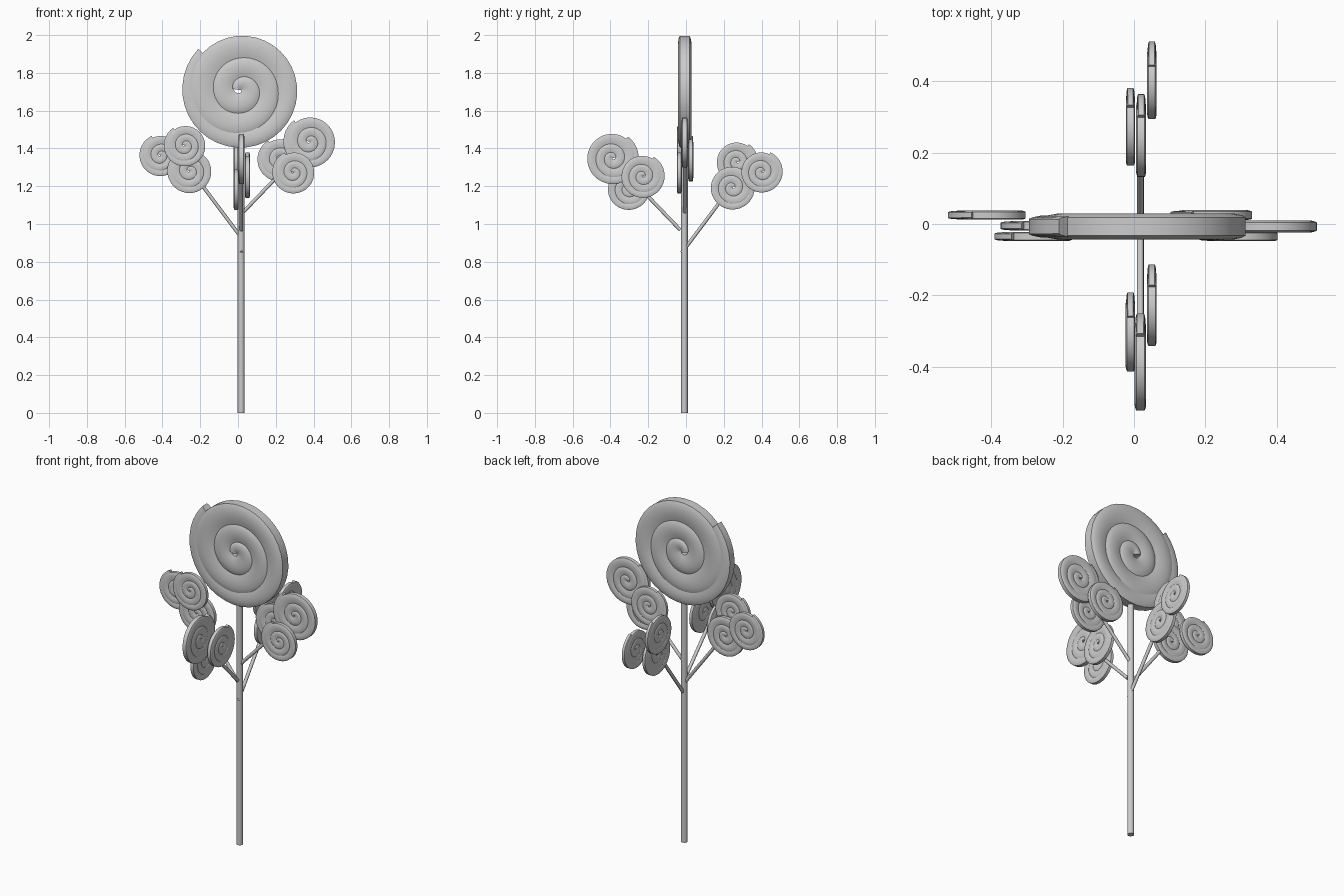
import bpy
from math import cos, sin, radians, pi
from mathutils import Vector, Matrix

if "Cube" in bpy.data.objects:
    bpy.data.objects.remove(bpy.data.objects["Cube"])

# boundary radius of the candy spiral, by turns inward from the outer end
RB = [(0, .315), (.6, .298), (1, .283), (1.2, .262), (1.6, .2), (2.1, .15), (2.6, .1), (3.2, .035), (3.5, 0)]
# strand cross-section: (fraction of width inward, fraction of half thickness)
SECTION = [(0, .72), (.1, .87), (.3, 1), (.55, 1), (.8, .88), (1, .7)]


def boundary(t):
    for (a, ra), (b, rb) in zip(RB, RB[1:]):
        if t <= b:
            return ra + (rb - ra) * (t - a) / (b - a)
    return 0


def smooth(obj, angle=35):
    bpy.ops.object.select_all(action='DESELECT')
    bpy.context.view_layer.objects.active = obj
    obj.select_set(True)
    bpy.ops.object.shade_smooth_by_angle(angle=radians(angle))


def candy_mesh():
    verts, faces = [], []
    n, turns, steps = 2 * len(SECTION), 3.1, 112
    for i in range(steps + 1):
        t = turns * i / steps
        ang = 2 * pi * t
        outer = boundary(t)
        inner = max(0, min(boundary(t + 1) - .006, outer - .1))
        half = .028 + .008 * min(1, t / .5)
        ring = [(u, h) for u, h in SECTION] + [(u, -h) for u, h in reversed(SECTION)]
        for u, h in ring:
            r = outer + (inner - outer) * u
            verts.append((r * cos(ang), h * half, r * sin(ang)))
        if i:
            a, b = (i - 1) * n, i * n
            faces += [(a + k, a + (k + 1) % n, b + (k + 1) % n, b + k) for k in range(n)]
    # blunt strand ends
    faces += [tuple(range(n))[::-1], tuple(range(steps * n, steps * n + n))]
    mesh = bpy.data.meshes.new("spiral_candy")
    mesh.from_pydata(verts, [], faces)
    mesh.update()
    return mesh


def rod(name, a, b, radius, sides):
    a, b = Vector(a), Vector(b)
    d = b - a
    bpy.ops.mesh.primitive_cylinder_add(vertices=sides, radius=radius, depth=d.length, location=(a + b) / 2)
    o = bpy.context.object
    o.name = name
    o.rotation_euler = d.to_track_quat('Z', 'Y').to_euler()
    smooth(o)
    return o


candy = candy_mesh()


def lollipop(name, loc, radius, notch, turn=0):
    o = bpy.data.objects.new(name, candy.copy())
    bpy.context.collection.objects.link(o)
    o.matrix_world = (Matrix.Translation(loc) @ Matrix.Rotation(radians(turn), 4, 'Z')
                      @ Matrix.Rotation(-radians(notch), 4, 'Y') @ Matrix.Scale(radius / .305, 4))
    smooth(o)


# trunk and crown
rod("trunk", (.0165, -.008, 0), (.0165, -.008, 1.6), .018, 16)
lollipop("crown_candy", (.0165, -.007, 1.7085), .305, 136)

# small candies: x, y, z, radius, notch angle
SMALL = [(-.41, .025, 1.363, .11, 114), (-.28, -.035, 1.415, .11, 124), (-.255, -.005, 1.28, .117, 120),
         (.38, -.007, 1.435, .137, 126), (.22, .025, 1.34, .115, 120), (.295, -.035, 1.273, .112, 114)]
BRANCHES = [((.012, -.007, .935), (-.25, -.007, 1.285)), ((.02, -.007, 1.055), (.375, -.007, 1.425))]


def quarter_turn(p):
    return (p[1] + .025, -p[0] - .01, p[2] - .087)


# side clusters, then the same set turned a quarter and lowered
for label, place, turn in (("side", lambda p: p[:3], 0), ("depth", quarter_turn, -90)):
    for i, (a, b) in enumerate(BRANCHES):
        rod(f"{label}_branch_{i + 1}", place(a), place(b), .0095, 12)
    for i, s in enumerate(SMALL):
        lollipop(f"{label}_candy_{i + 1}", place(s), s[3], s[4], turn)
